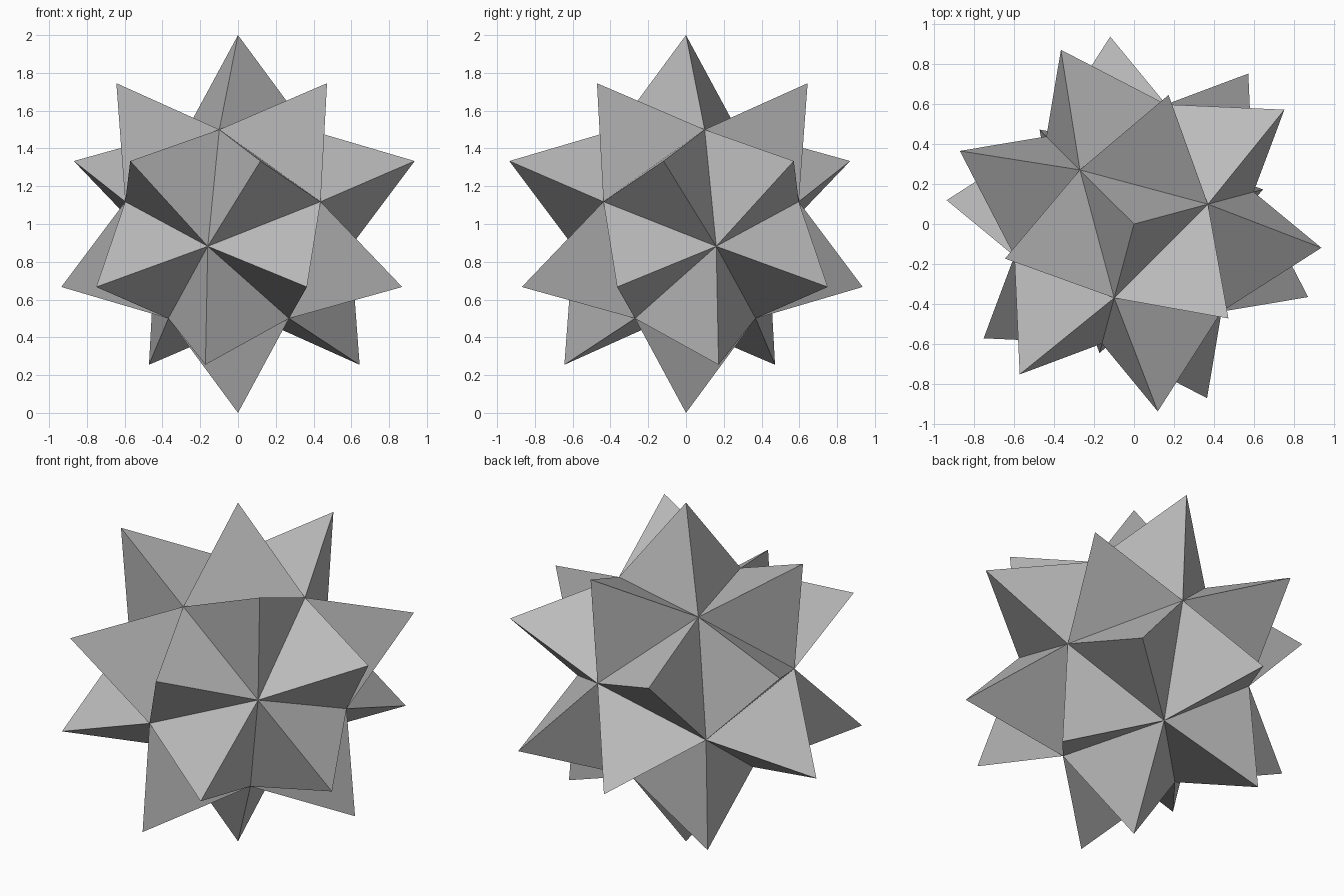
import bpy
import bmesh
import math
from mathutils import Matrix, Vector

cube = bpy.data.objects.get("Cube")
if cube:
    bpy.data.objects.remove(cube, do_unlink=True)

TIP_RADIUS = 1.0      # centre to spike tip
CORE_INRADIUS = 0.5   # centre to core face
TWIST = math.radians(15)

# Plain grey material
grey = bpy.data.materials.new("grey")
grey.use_nodes = True
colour = (0.5, 0.5, 0.5, 1)
grey.diffuse_color = colour
grey.node_tree.nodes["Principled BSDF"].inputs["Base Color"].default_value = colour

# Icosahedral core, scaled so its faces lie at the chosen distance
bm = bmesh.new()
bmesh.ops.create_icosphere(bm, subdivisions=1, radius=1)
bm.faces.ensure_lookup_table()
face = bm.faces[0]
scale = CORE_INRADIUS / face.calc_center_median().length
bmesh.ops.scale(bm, vec=(scale,) * 3, verts=bm.verts)

# Turn one face straight up, then twist it about the vertical
up = face.calc_center_median().rotation_difference(Vector((0, 0, 1)))
bmesh.ops.transform(bm, matrix=up.to_matrix().to_4x4(), verts=bm.verts)
corner = face.verts[0].co
spin = TWIST - math.atan2(corner.y, corner.x)
bmesh.ops.transform(bm, matrix=Matrix.Rotation(spin, 4, "Z"), verts=bm.verts)

# Raise a three-sided spike on every core face
spikes = bmesh.ops.poke(bm, faces=bm.faces[:])
for tip in spikes["verts"]:
    tip.co = tip.co.normalized() * TIP_RADIUS

# Stand the star on the ground
bmesh.ops.translate(bm, vec=(0, 0, TIP_RADIUS), verts=bm.verts)
bmesh.ops.recalc_face_normals(bm, faces=bm.faces)

mesh = bpy.data.meshes.new("spiked_star")
bm.to_mesh(mesh)
bm.free()
mesh.materials.append(grey)
star = bpy.data.objects.new("spiked_star", mesh)
bpy.context.collection.objects.link(star)
